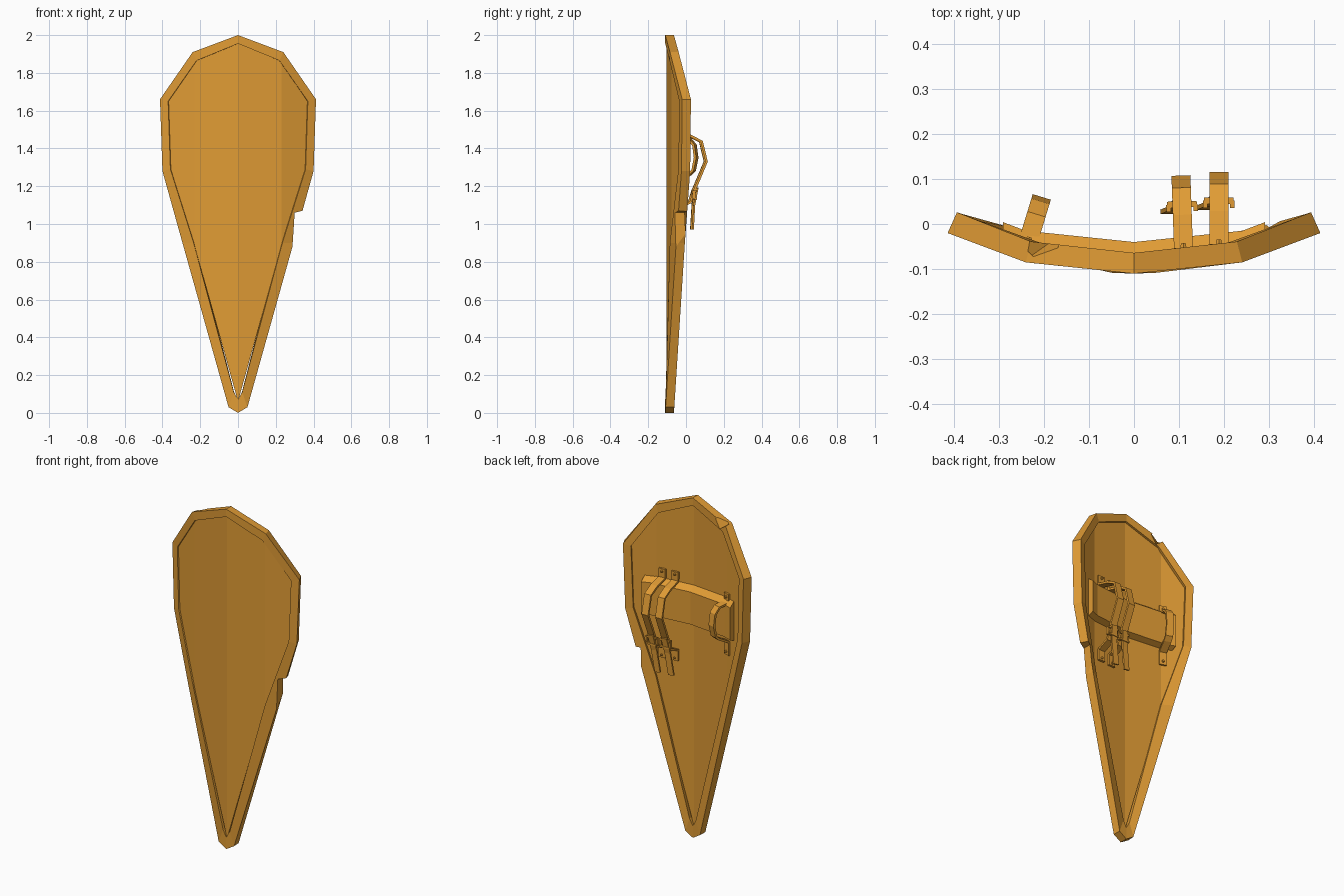
import bpy, bmesh
from math import radians
from mathutils import Vector, Matrix

cube = bpy.data.objects.get("Cube")
if cube:
    bpy.data.objects.remove(cube, do_unlink=True)

# Single warm ochre material
ochre = bpy.data.materials.new("warm_ochre")
ochre.use_nodes = True
colour = (0.75, 0.33, 0.035, 1)
ochre.diffuse_color = colour
bsdf = next(n for n in ochre.node_tree.nodes if n.type == 'BSDF_PRINCIPLED')
bsdf.inputs["Base Color"].default_value = colour


def finish(name, bm, matrix=Matrix()):
    bmesh.ops.recalc_face_normals(bm, faces=bm.faces)
    mesh = bpy.data.meshes.new(name)
    bm.to_mesh(mesh)
    bm.free()
    mesh.transform(matrix)
    mesh.materials.append(ochre)
    obj = bpy.data.objects.new(name, mesh)
    bpy.context.scene.collection.objects.link(obj)
    return obj


def loft(name, rings, closed=False, matrix=Matrix()):
    """Bridge a series of equal cross-sections, as a loop or with end caps."""
    bm = bmesh.new()
    rows = [[bm.verts.new(p) for p in ring] for ring in rings]
    pairs = list(zip(rows, rows[1:])) + ([(rows[-1], rows[0])] if closed else [])
    for a, b in pairs:
        for i in range(len(a)):
            j = (i + 1) % len(a)
            bm.faces.new((a[i], a[j], b[j], b[i]))
    if not closed:
        bm.faces.new(rows[0])
        bm.faces.new(rows[-1])
    return finish(name, bm, matrix)


def box(name, size, centre, matrix=Matrix()):
    bm = bmesh.new()
    bmesh.ops.create_cube(bm, size=1)
    return finish(name, bm, matrix @ Matrix.Translation(centre) @ Matrix.Diagonal((*size, 1)))


def fold(x):
    """Depth of the folded shield front at a given x."""
    x = abs(x)
    return -0.11 + 0.104 * x if x < 0.24 else -0.085 + 0.38 * (x - 0.24)


def cut(target, cutter):
    cutter.hide_render = True
    mod = target.modifiers.new("chip", 'BOOLEAN')
    mod.operation = 'DIFFERENCE'
    mod.solver = 'EXACT'
    mod.object = cutter
    bpy.context.view_layer.objects.active = target
    bpy.ops.object.modifier_apply(modifier=mod.name)
    bpy.data.objects.remove(cutter, do_unlink=True)


# Rim: outer x, z and y beside inner x, z, for one half from top to tip
half = [
    (0, 2.0, -0.11, 0, 1.955),
    (0.24, 1.91, -0.085, 0.22, 1.865),
    (0.413, 1.66, -0.02, 0.37, 1.65),
    (0.4, 1.28, -0.024, 0.358, 1.29),
    (0.294, 0.9, -0.052, 0.235, 0.9),
    (0.05, 0.03, -0.108, 0.022, 0.11),
    (0, 0, -0.11, 0, 0.07),
]
outline = half + [(-a, b, c, -d, e) for a, b, c, d, e in half[-2:0:-1]]
rim_rings = []
for ox, oz, oy, ix, iz in outline:
    iy = fold(ix)
    rim_rings.append([(ox, oy, oz), (ox * 0.95, oy + 0.046, oz),
                      (ix * 0.95, iy + 0.046, iz), (ix, iy, iz)])
rim = loft("rim", rim_rings, closed=True)

# Battle chips in the rim
side_chip = loft("side_chip_cutter", [
    [(0.3, y, 1.06), (0.4, y, 1.085), (0.4, y, 0.86), (0.287, y, 0.86)]
    for y in (-0.2, 0.1)])
cut(rim, side_chip)
top_chip = box("top_chip_cutter", (0.06, 0.04, 0.06), (0, 0, 0),
               Matrix.Translation((-0.2, -0.04, 1.92)) @ Matrix.Rotation(radians(35), 4, 'Y')
               @ Matrix.Rotation(radians(30), 4, 'Z'))
cut(rim, top_chip)

# Folded panel, one cross-section per fold line
columns = [(0, 1.965, 0.06), (0.23, 1.87, 0.885), (0.375, 1.65, 1.29)]
columns = [(-x, t, b) for x, t, b in columns[:0:-1]] + columns
loft("panel", [[(x, fold(x) + 0.008, t), (x, fold(x) + 0.008, b),
                (x, fold(x) + 0.034, b), (x, fold(x) + 0.034, t)]
               for x, t, b in columns])

# Padded arm rest following the folds
loft("arm_pad", [[(x, fold(x) + 0.03, 1.485), (x, fold(x) + 0.07, 1.455),
                  (x, fold(x) + 0.07, 1.265), (x, fold(x) + 0.03, 1.25)]
                 for x in (-0.29, -0.24, 0, 0.24, 0.29)])


def strap(name, path, width, matrix, thick=0.013):
    """Flat band following a path of (depth, height) points."""
    pts = [Vector(p) for p in path]
    rings = []
    for i, p in enumerate(pts):
        before = (p - pts[i - 1]).normalized() if i else Vector((0, 0))
        after = (pts[i + 1] - p).normalized() if i < len(pts) - 1 else Vector((0, 0))
        t = (before + after).normalized()
        n = Vector((-t.y, t.x)) * thick
        q = p - n
        w = width / 2
        rings.append([(-w, p.x, p.y), (w, p.x, p.y), (w, q.x, q.y), (-w, q.x, q.y)])
    return loft(name, rings, matrix=matrix)


def rivet(name, matrix, depth, height):
    bm = bmesh.new()
    bmesh.ops.create_cone(bm, segments=6, radius1=0.008, radius2=0.006, depth=0.012,
                          cap_ends=True)
    finish(name, bm, matrix @ Matrix.Translation((0, depth, height))
           @ Matrix.Rotation(radians(-90), 4, 'X'))


# Two buckled arm straps
arm_path = [(0.012, 1.54), (0.012, 1.49), (0.085, 1.472), (0.145, 1.44), (0.172, 1.33),
            (0.105, 1.17), (0.085, 1.11), (0.015, 1.08), (0.015, 1.02)]
tail_path = [(0.122, 1.19), (0.105, 1.1), (0.098, 0.97)]
for label, x, turn in (("inner", 0.11, 2), ("outer", 0.188, 0)):
    place = Matrix.Translation((x, fold(x) + 0.034, 0)) @ Matrix.Rotation(radians(turn), 4, 'Z')
    strap(label + "_arm_strap", arm_path, 0.042, place)
    strap(label + "_strap_tail", tail_path, 0.036, place
          @ Matrix.Translation((0, 0, 1.19)) @ Matrix.Rotation(radians(8), 4, 'Y')
          @ Matrix.Translation((0, 0, -1.19)), 0.01)
    # Buckle frame and its two bars
    for side in (-1, 1):
        box(label + "_buckle_side", (0.01, 0.016, 0.045), (side * 0.03, 0.1, 1.155), place)
    for height in (1.135, 1.175):
        box(label + "_buckle_bar", (0.066, 0.014, 0.01), (0, 0.108, height), place)
    for height in (1.525, 1.035):
        rivet(label + "_strap_rivet", place, 0.016, height)

# Hand grip on the opposite side, square to its facet
grip_path = [(0.012, 1.51), (0.012, 1.465), (0.075, 1.455), (0.105, 1.42), (0.115, 1.35),
             (0.1, 1.28), (0.075, 1.258), (0.012, 1.225), (0.012, 1.15)]
place = Matrix.Translation((-0.238, -0.05, 0)) @ Matrix.Rotation(radians(-17), 4, 'Z')
strap("hand_grip", grip_path, 0.042, place)
for height in (1.49, 1.17):
    rivet("grip_rivet", place, 0.016, height)
